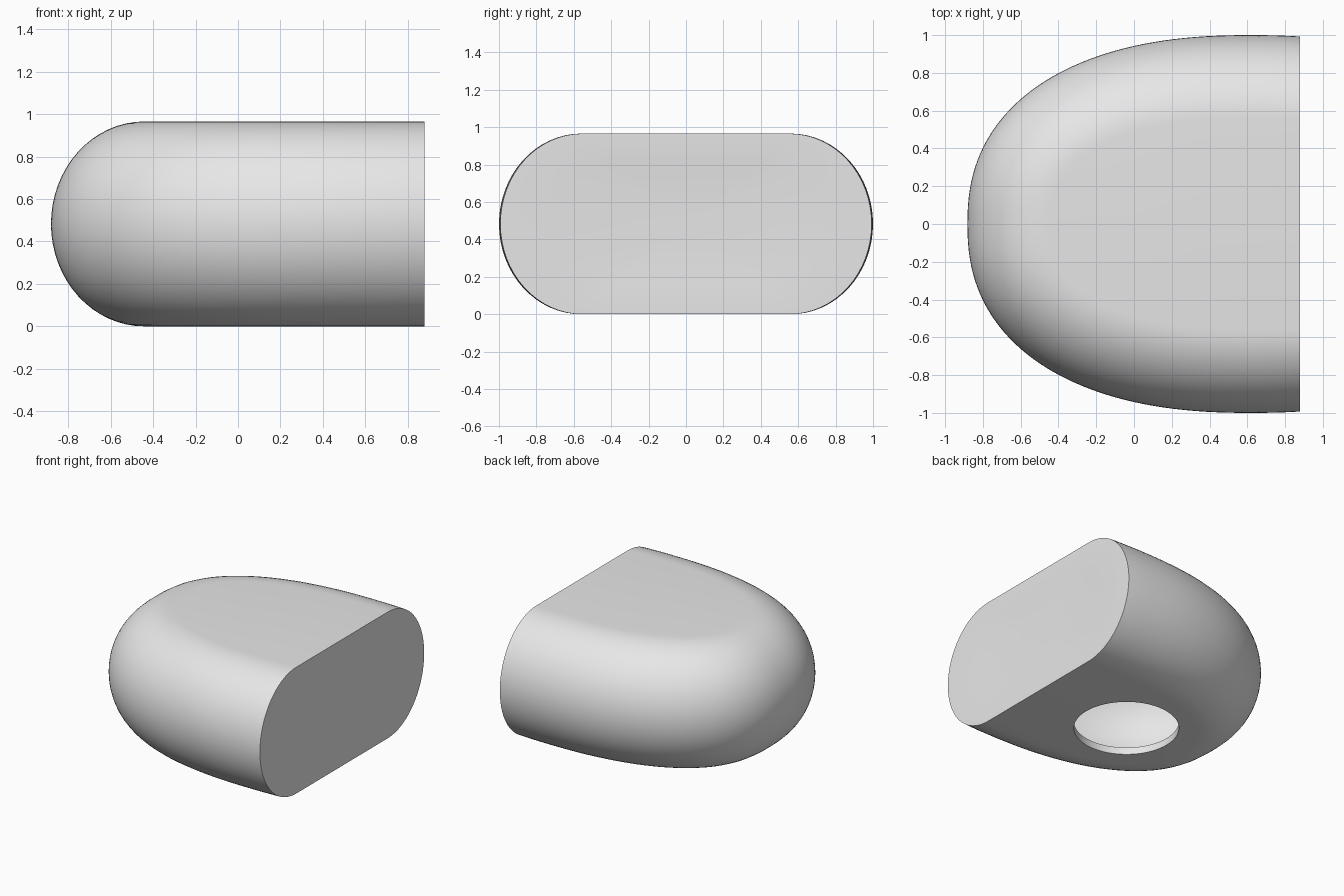
import bpy
import bmesh
import math
from mathutils import Vector

cube = bpy.data.objects.get("Cube")
if cube:
    bpy.data.objects.remove(cube, do_unlink=True)

END_X, MID_Z, WALL = 0.88, 0.483, 0.055
WIDEST_X, LENGTH, POWER = 0.62, 1.502, 2.32
STEPS, ROUND_STEPS = 96, 32

grey = bpy.data.materials.new("light_grey")
grey.use_nodes = True
grey.diffuse_color = (0.8, 0.8, 0.8, 1)
grey.node_tree.nodes["Principled BSDF"].inputs["Base Color"].default_value = (0.8, 0.8, 0.8, 1)


def signed_power(v, p):
    return math.copysign(abs(v) ** p, v)


def plan_outline():
    """Points and outward normals of the D-shaped plan, open at the flat end."""
    over = math.asin(((END_X - WIDEST_X) / LENGTH) ** (POWER / 2))
    limit = math.pi / 2 + over
    outline = []
    for i in range(STEPS + 1):
        t = -limit + 2 * limit * i / STEPS
        c, s = math.cos(t), math.sin(t)
        point = Vector((WIDEST_X - LENGTH * signed_power(c, 2 / POWER),
                        signed_power(s, 2 / POWER), 0))
        normal = Vector((-max(c, 0) ** (2 - 2 / POWER) / LENGTH,
                         signed_power(s, 2 - 2 / POWER), 0)).normalized()
        outline.append((point, normal))
    return outline


def rounded_shell(name, inset):
    """Closed pill-sided body, shrunk by inset on every side."""
    bm = bmesh.new()
    end = END_X - inset
    outline = plan_outline()
    rows = []
    for j in range(ROUND_STEPS + 1):
        a = -math.pi / 2 + math.pi * j / ROUND_STEPS
        shift = inset + (0.44 - inset) * (1 - math.cos(a))
        z = MID_Z + (MID_Z - inset) * math.sin(a)
        row = []
        for point, normal in outline:
            p = point - normal * shift
            row.append(bm.verts.new((min(p.x, end), p.y, z)))
        rows.append(row)

    # curved side, flat bottom and flat top
    for low, high in zip(rows, rows[1:]):
        for i in range(STEPS):
            bm.faces.new((low[i], low[i + 1], high[i + 1], high[i]))
    bm.faces.new(rows[0])
    bm.faces.new(rows[-1])

    # flat end with a very shallow dish
    ring = [row[0] for row in rows] + [row[-1] for row in reversed(rows)]
    rim = [v.co.copy() for v in ring]
    for scale, depth in ((0.85, 0), (0.7, 0.004), (0.5, 0.01), (0.25, 0.014)):
        inner = [bm.verts.new((end - depth, p.y * scale,
                               MID_Z + (p.z - MID_Z) * scale)) for p in rim]
        for i in range(len(ring)):
            k = (i + 1) % len(ring)
            bm.faces.new((ring[i], ring[k], inner[k], inner[i]))
        ring = inner
    bm.faces.new(ring)

    bmesh.ops.recalc_face_normals(bm, faces=bm.faces)
    mesh = bpy.data.meshes.new(name)
    bm.to_mesh(mesh)
    bm.free()
    mesh.materials.append(grey)
    obj = bpy.data.objects.new(name, mesh)
    bpy.context.collection.objects.link(obj)
    return obj


# outer body, hollow inside, with a round opening underneath
body = rounded_shell("rounded_body", 0)
cavity = rounded_shell("cavity_cutter", WALL)
bpy.ops.mesh.primitive_cylinder_add(vertices=96, radius=0.37, depth=0.5,
                                    location=(0.07, 0, 0.05))
opening = bpy.context.object
opening.name = "opening_cutter"
opening.data.materials.append(grey)

bpy.ops.object.select_all(action='DESELECT')
body.select_set(True)
bpy.context.view_layer.objects.active = body
for cutter in (cavity, opening):
    cutter.hide_render = True
    cut = body.modifiers.new(cutter.name, 'BOOLEAN')
    cut.operation = 'DIFFERENCE'
    cut.solver = 'EXACT'
    cut.object = cutter
    bpy.ops.object.modifier_apply(modifier=cut.name)
    bpy.data.objects.remove(cutter, do_unlink=True)

bpy.ops.object.shade_smooth_by_angle(angle=math.radians(35))
